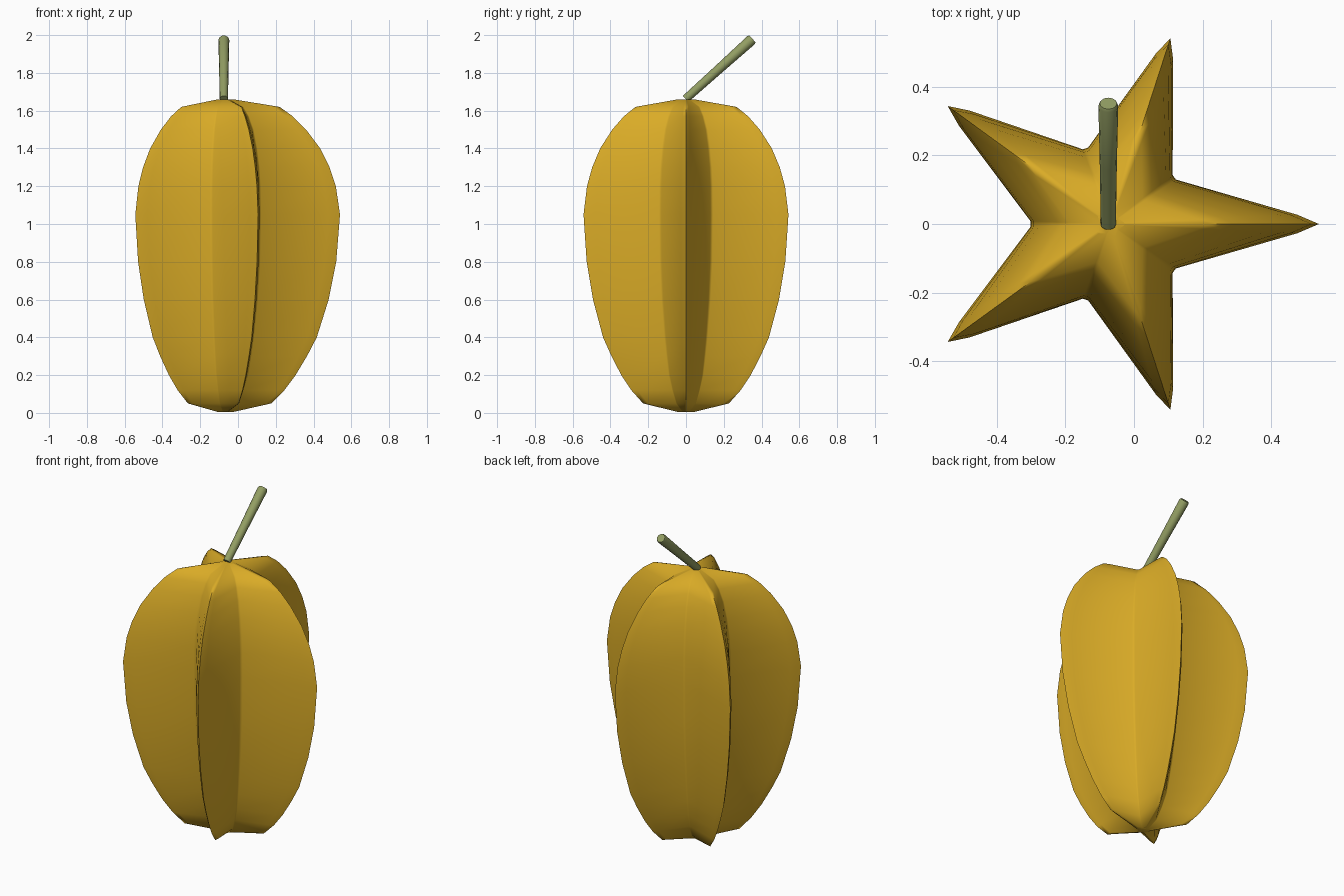
import bpy, bmesh
from math import sin, cos, radians
from mathutils import Vector

if "Cube" in bpy.data.objects:
    bpy.data.objects.remove(bpy.data.objects["Cube"])

AXIS_X = -0.07
RIDGES = [1.0, 0.935, 0.96, 0.96, 0.935]  # relative reach of each wing

# height, ridge radius, valley radius
PROFILE = [(0.005, 0.045, 0.03), (0.05, 0.245, 0.085), (0.12, 0.315, 0.12),
           (0.2, 0.375, 0.15), (0.3, 0.435, 0.17), (0.4, 0.487, 0.187),
           (0.6, 0.55, 0.212), (0.8, 0.59, 0.227), (1.05, 0.61, 0.232),
           (1.2, 0.588, 0.23), (1.3, 0.555, 0.223), (1.4, 0.505, 0.208),
           (1.5, 0.43, 0.185), (1.57, 0.36, 0.155), (1.62, 0.29, 0.12),
           (1.66, 0.045, 0.03)]


def make_material(name, color):
    mat = bpy.data.materials.new(name)
    mat.use_nodes = True
    mat.diffuse_color = (*color, 1)
    bsdf = mat.node_tree.nodes["Principled BSDF"]
    bsdf.inputs["Base Color"].default_value = (*color, 1)
    bsdf.inputs["Roughness"].default_value = 0.6
    return mat


def finish(name, bm, mat, angle):
    bmesh.ops.recalc_face_normals(bm, faces=bm.faces)
    mesh = bpy.data.meshes.new(name)
    bm.to_mesh(mesh)
    bm.free()
    obj = bpy.data.objects.new(name, mesh)
    bpy.context.collection.objects.link(obj)
    mesh.materials.append(mat)
    bpy.ops.object.select_all(action='DESELECT')
    obj.select_set(True)
    bpy.context.view_layer.objects.active = obj
    bpy.ops.object.shade_smooth_by_angle(angle=radians(angle))
    return obj


def polar(radius, degrees):
    a = radians(degrees)
    return Vector((radius * cos(a), radius * sin(a)))


def star_section(ridge, valley):
    """Five-pointed outline with slightly full flanks and soft valleys."""
    points = []
    for i, reach in enumerate(RIDGES):
        turn = 72 * i
        # wings share the same ends and differ most around the middle
        r = ridge * (1 + (reach - 1) * ridge / 0.61)
        tip = polar(r, turn)
        low, high = polar(valley, turn - 34), polar(valley, turn + 34)
        bulge = polar(0.012 * ridge, turn + 90)
        points += [low, low.lerp(tip, 0.85) - bulge, tip,
                   high.lerp(tip, 0.85) + bulge, high]
    return points


def loft(bm, rings):
    for a, b in zip(rings, rings[1:]):
        for i in range(len(a)):
            j = (i + 1) % len(a)
            bm.faces.new((a[i], a[j], b[j], b[i]))
    bm.faces.new(rings[0])
    bm.faces.new(rings[-1])


yellow = make_material("golden yellow skin", (0.70, 0.41, 0.02))
green = make_material("olive green stem", (0.29, 0.34, 0.125))

# Winged fruit body
bm = bmesh.new()
loft(bm, [[bm.verts.new((AXIS_X + p.x, p.y, z)) for p in star_section(r, v)]
          for z, r, v in PROFILE])
finish("fruit_body", bm, yellow, 60)

# Leaning stem, slightly thicker at the cut end
bm = bmesh.new()
start, end = Vector((AXIS_X - 0.005, -0.002, 1.662)), Vector((AXIS_X - 0.005, 0.352, 1.98))
lean = (end - start).normalized()
side = Vector((1, 0, 0))
up = lean.cross(side)
rings = []
for t, r in [(0, 0.022), (0.5, 0.025), (0.98, 0.029), (1, 0.025)]:
    centre = start.lerp(end, t)
    rings.append([bm.verts.new(centre + side * r * cos(radians(a)) + up * r * sin(radians(a)))
                  for a in range(0, 360, 30)])
loft(bm, rings)
finish("stem", bm, green, 40)
